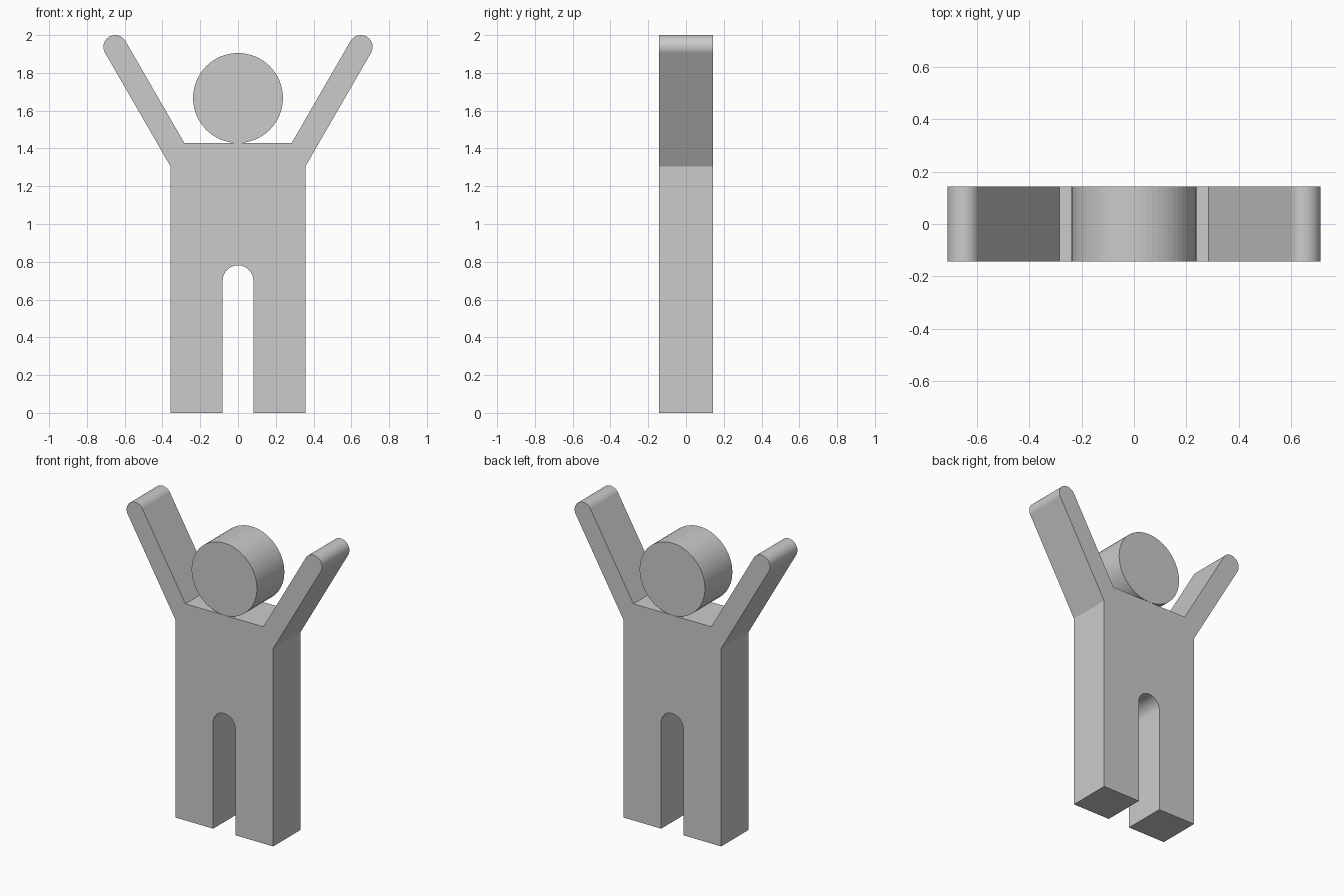
import bpy, bmesh
from math import cos, sin, radians

if "Cube" in bpy.data.objects:
    bpy.data.objects.remove(bpy.data.objects["Cube"])

HALF_DEPTH = 0.143


def arc(cx, cz, r, start, end, steps):
    """Points on an arc in the XZ plane, angles in degrees."""
    angles = [radians(start + (end - start) * i / steps) for i in range(steps + 1)]
    return [(cx + r * cos(a), cz + r * sin(a)) for a in angles]


def slab(name, outline):
    """Extrude an XZ outline through the full depth."""
    bm = bmesh.new()
    face = bm.faces.new([bm.verts.new((x, -HALF_DEPTH, z)) for x, z in outline])
    ext = bmesh.ops.extrude_face_region(bm, geom=[face], use_keep_orig=True)
    moved = [v for v in ext["geom"] if isinstance(v, bmesh.types.BMVert)]
    bmesh.ops.translate(bm, verts=moved, vec=(0, 2 * HALF_DEPTH, 0))
    bmesh.ops.recalc_face_normals(bm, faces=bm.faces[:])
    mesh = bpy.data.meshes.new(name)
    bm.to_mesh(mesh)
    bm.free()
    obj = bpy.data.objects.new(name, mesh)
    bpy.context.collection.objects.link(obj)
    return obj


# Body: right half outline, from the arch between the legs up to the shoulder
half = arc(0, 0.70, 0.081, 90, 0, 16)                     # leg arch
half += [(0.081, 0), (0.357, 0), (0.357, 1.305)]          # leg and side
half += arc(0.65, 1.9375, 0.0625, -30, 150, 32)           # rounded hand
half += [(0.284, 1.4286)]                                 # shoulder
mirrored = [(-x, z) for x, z in reversed(half[1:])]
slab("body_with_raised_arms", half + mirrored)

# Head: round disc resting on the shoulders
slab("head", arc(0, 1.667, 0.238, -90, 270, 64)[:-1])
